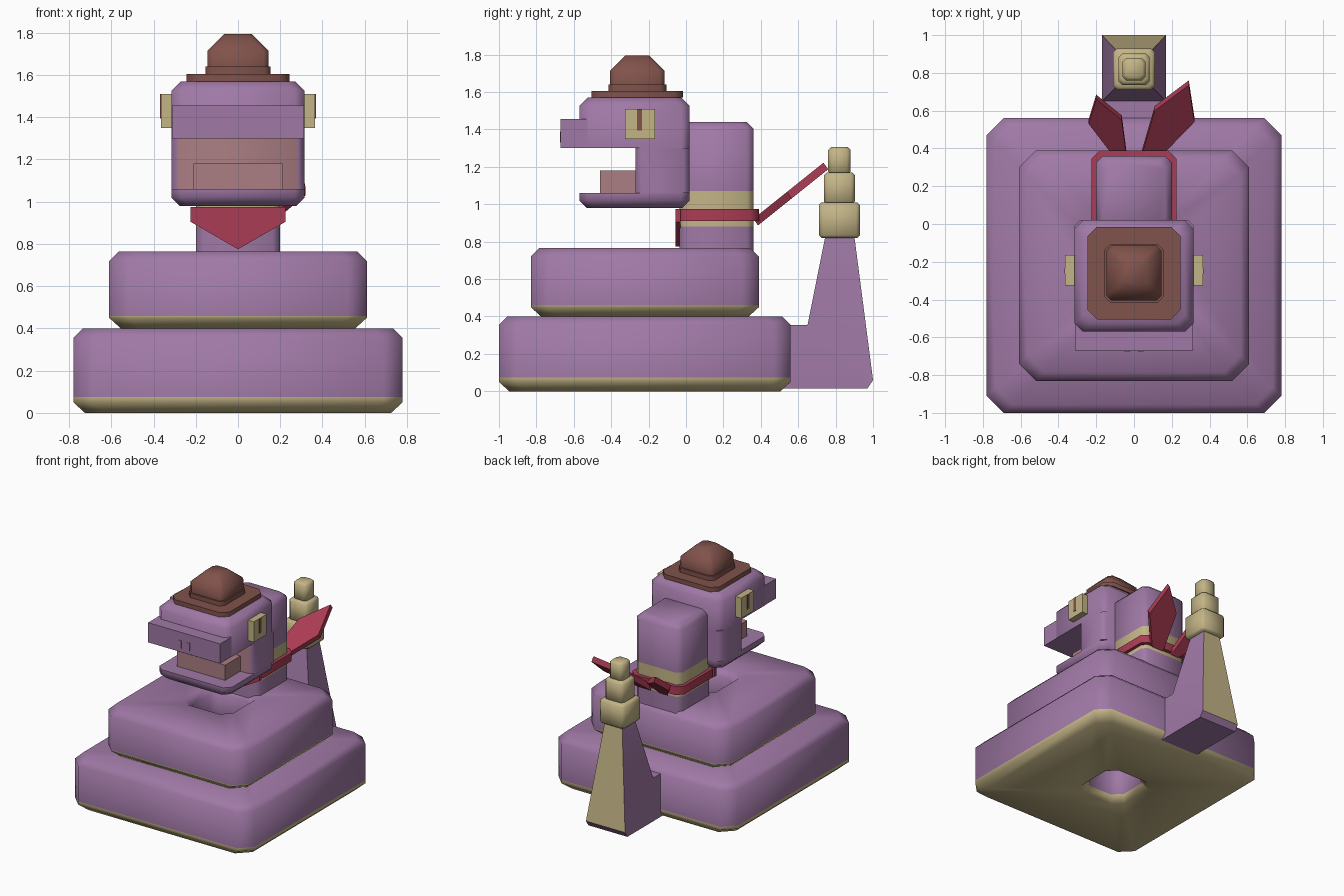
import bpy, bmesh
from mathutils import Vector

cube = bpy.data.objects.get("Cube")
if cube:
    bpy.data.objects.remove(cube, do_unlink=True)


def material(name, rgb):
    m = bpy.data.materials.new(name)
    m.use_nodes = True
    m.diffuse_color = (*rgb, 1)
    m.node_tree.nodes["Principled BSDF"].inputs["Base Color"].default_value = (*rgb, 1)
    return m


PURPLE = material("purple skin", (0.35, 0.19, 0.38))
CREAM = material("cream belly", (0.55, 0.46, 0.24))
BROWN = material("brown hat", (0.22, 0.085, 0.07))
RED = material("red scarf", (0.41, 0.045, 0.09))
PINK = material("pink mouth", (0.41, 0.21, 0.23))


def finish(name, bm, mats, rule=None, smooth=0.9):
    """Clean the mesh, colour its faces by a rule and make the object."""
    bmesh.ops.remove_doubles(bm, verts=bm.verts, dist=0.0001)
    bmesh.ops.recalc_face_normals(bm, faces=bm.faces)
    bm.normal_update()
    if rule:
        for f in bm.faces:
            f.material_index = int(rule(f.calc_center_median(), f.normal))
    mesh = bpy.data.meshes.new(name)
    bm.to_mesh(mesh)
    bm.free()
    for m in mats:
        mesh.materials.append(m)
    ob = bpy.data.objects.new(name, mesh)
    bpy.context.collection.objects.link(ob)
    if smooth:
        bpy.ops.object.select_all(action="DESELECT")
        ob.select_set(True)
        bpy.context.view_layer.objects.active = ob
        bpy.ops.object.shade_smooth_by_angle(angle=smooth)
    return ob


def bridge(name, sections, mats, rule=None, closed=False, smooth=0.9):
    """Skin a list of equal point loops."""
    bm = bmesh.new()
    loops = [[bm.verts.new(p) for p in s] for s in sections]
    n = len(loops[0])
    pairs = list(zip(loops, loops[1:]))
    if closed:
        pairs.append((loops[-1], loops[0]))
    else:
        bm.faces.new(loops[0][::-1])
        bm.faces.new(loops[-1])
    for a, b in pairs:
        for i in range(n):
            j = (i + 1) % n
            bm.faces.new((a[i], a[j], b[j], b[i]))
    return finish(name, bm, mats, rule, smooth)


def ring(z, hx, y0, y1, c, inset=0.0):
    """Rectangle with cut corners at height z."""
    hx, y0, y1 = hx - inset, y0 + inset, y1 - inset
    return [(hx, y0 + c, z), (hx, y1 - c, z), (hx - c, y1, z), (c - hx, y1, z),
            (-hx, y1 - c, z), (-hx, y0 + c, z), (c - hx, y0, z), (hx - c, y0, z)]


def block(name, hx, y0, y1, z0, z1, mat, c=0.0, bevel=0.0):
    secs = [ring(z0, hx, y0, y1, c, bevel), ring(z0 + bevel, hx, y0, y1, c),
            ring(z1 - bevel, hx, y0, y1, c), ring(z1, hx, y0, y1, c, bevel)]
    if not bevel:
        secs = secs[1:3]
    return bridge(name, secs, [mat])


def prism(name, points, offset, mat):
    off = Vector(offset)
    return bridge(name, [points, [Vector(p) + off for p in points]], [mat], smooth=0)


# Stacked body coils with an open middle and a cream underside
def coil(name, hx, y0, y1, z0, z1, split):
    hole = (0.17, -0.39, -0.05, 0.07)
    secs = [ring(z0, hx, y0, y1, 0.09, 0.055), ring(z0 + 0.05, hx, y0, y1, 0.09),
            ring(split, hx, y0, y1, 0.09), ring(z1 - 0.045, hx, y0, y1, 0.09),
            ring(z1, hx, y0, y1, 0.09, 0.045), ring(z1, *hole, -0.04),
            ring(z1 - 0.05, *hole), ring(z0 + 0.05, *hole), ring(z0, *hole, -0.04)]
    bridge(name, secs, [PURPLE, CREAM], lambda p, n: p.z < split, closed=True)


coil("lower_coil", 0.78, -1.0, 0.56, 0.0, 0.40, 0.075)
coil("upper_coil", 0.61, -0.83, 0.39, 0.40, 0.765, 0.46)

# Neck with a cream band
shape = (0.2, -0.035, 0.36, 0.035)
bridge("neck", [ring(z, *shape) for z in (0.72, 0.88, 1.07, 1.405)] + [ring(1.44, *shape, 0.035)],
       [PURPLE, CREAM], lambda p, n: 0.88 < p.z < 1.07)

# Head with an open mouth
skull = (0.315, -0.57, 0.02, 0.045)
throat = (0.315, -0.27, 0.02, 0.03)
bridge("head", [ring(0.98, *skull, 0.04), ring(1.02, *skull), ring(1.06, *skull),
                ring(1.06, *throat), ring(1.30, *throat), ring(1.30, *skull),
                ring(1.525, *skull), ring(1.57, *skull, 0.045)],
       [PURPLE, PINK], lambda p, n: n.y < -0.9 and 1.07 < p.z < 1.29)
block("snout", 0.313, -0.67, -0.52, 1.30, 1.455, PURPLE)
block("tongue", 0.21, -0.46, -0.26, 1.055, 1.18, PINK)

# Eyes, slit pupils and nostrils, one on each side
for side, s in (("left", 1), ("right", -1)):
    eye = block(side + "_eye", 0.0325, -0.325, -0.165, 1.35, 1.51, CREAM)
    eye.location.x = s * 0.3325
    pupil = block(side + "_pupil", 0.004, -0.262, -0.235, 1.395, 1.51, BROWN)
    pupil.location.x = s * 0.365
    nostril = block(side + "_nostril", 0.014, -0.674, -0.668, 1.33, 1.39, PURPLE)
    nostril.location.x = s * 0.036

# Hat
block("hat_brim", 0.245, -0.505, -0.015, 1.57, 1.605, BROWN, c=0.05)
block("hat_band", 0.155, -0.415, -0.105, 1.605, 1.64, BROWN, c=0.03)
crown = (0.145, -0.405, -0.115, 0.025)
bridge("hat_crown", [ring(1.64, *crown), ring(1.715, *crown), ring(1.795, *crown, 0.08)], [BROWN])

# Scarf with a front point and two trailing ends
block("scarf_band", 0.225, -0.05, 0.39, 0.91, 0.975, RED, c=0.045)
prism("scarf_point", [(-0.225, -0.055, 0.975), (-0.225, -0.055, 0.905), (0, -0.055, 0.775),
                      (0.225, -0.055, 0.905), (0.225, -0.055, 0.975)], (0, 0.025, 0), RED)


def scarf_end(name, outline):
    prism(name, [(x, y, 0.93 + (y - 0.37) * 0.8) for x, y in outline], (0.0, 0.025, -0.035), RED)


scarf_end("scarf_end_left", [(0.04, 0.36), (0.11, 0.6), (0.29, 0.735), (0.32, 0.54), (0.145, 0.36)])
scarf_end("scarf_end_right", [(-0.04, 0.36), (-0.11, 0.36), (-0.24, 0.53), (-0.2, 0.66), (-0.065, 0.55)])


# Tail turning upward, cream along its back
def tail_section(hx, inner, outer):
    return [(-hx, *outer), (hx, *outer), (hx, *inner), (-hx, *inner)]


bridge("tail", [tail_section(0.17, (0.5, 0.355), (0.5, 0.015)),
                tail_section(0.17, (0.65, 0.355), (0.97, 0.015)),
                tail_section(0.17, (0.65, 0.355), (1.0, 0.06)),
                tail_section(0.075, (0.745, 0.83), (0.9, 0.83))],
       [PURPLE, CREAM], lambda p, n: n.y > 0.8 and p.z > 0.1, smooth=0.5)

# Rattle of three shrinking blocks
for i, (r, z0, z1) in enumerate([(0.11, 0.82, 1.01), (0.083, 1.0, 1.17), (0.06, 1.16, 1.305)]):
    block(f"rattle_{i + 1}", r, 0.82 - r, 0.82 + r, z0, z1, CREAM, c=0.02, bevel=0.015)
